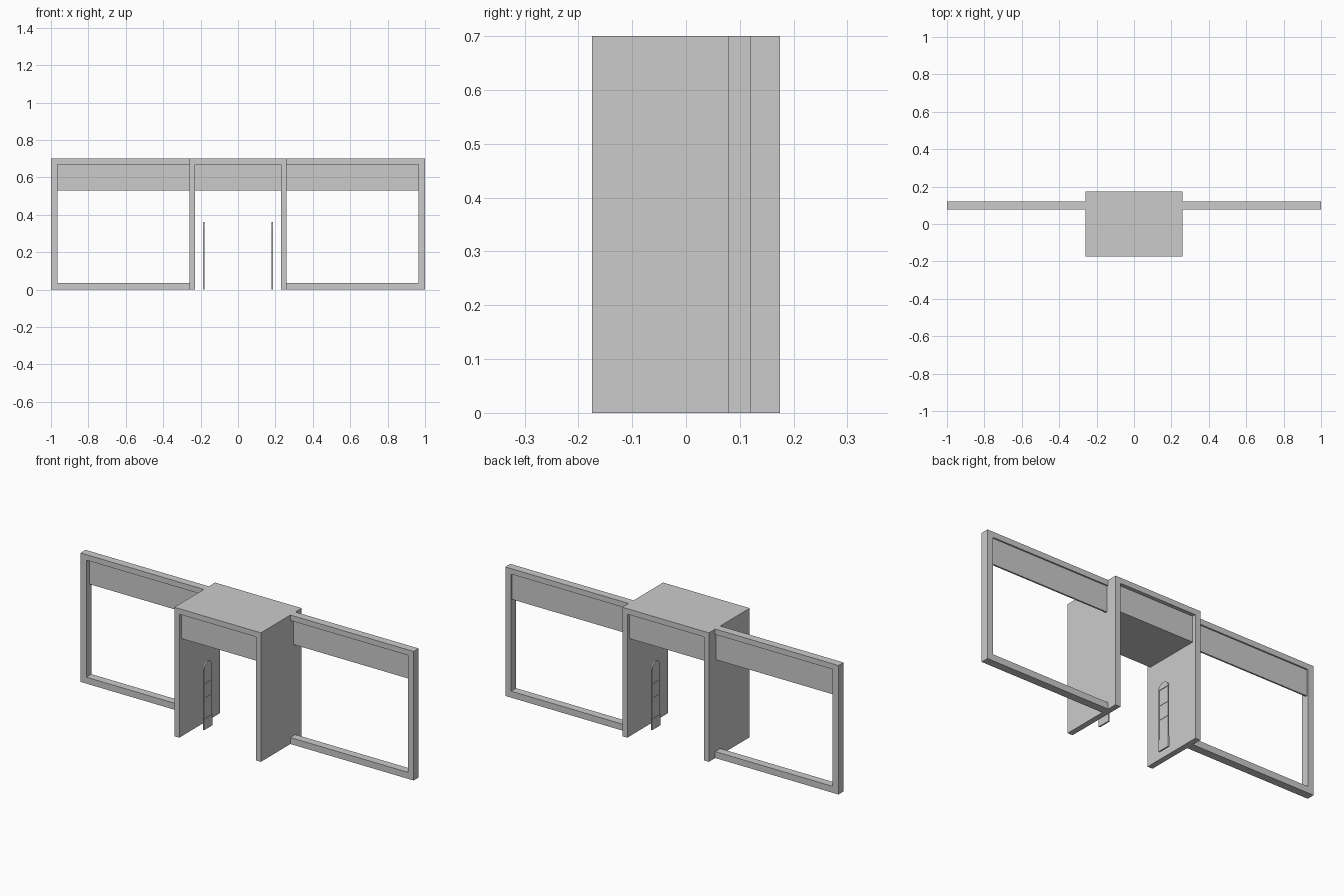
import bpy, bmesh, math

if "Cube" in bpy.data.objects:
    bpy.data.objects.remove(bpy.data.objects["Cube"])


def extrude(name, pts, axis, a, b):
    """Prism from a 2D outline: axis 'y' takes (x, z) points, axis 'x' takes (y, z) points."""
    bm = bmesh.new()
    place = (lambda p, t: (p[0], t, p[1])) if axis == 'y' else (lambda p, t: (t, p[0], p[1]))
    lo = [bm.verts.new(place(p, a)) for p in pts]
    hi = [bm.verts.new(place(p, b)) for p in pts]
    n = len(pts)
    bm.faces.new(lo)
    bm.faces.new(hi[::-1])
    for i in range(n):
        bm.faces.new((lo[i], hi[i], hi[(i + 1) % n], lo[(i + 1) % n]))
    bmesh.ops.recalc_face_normals(bm, faces=bm.faces)
    me = bpy.data.meshes.new(name)
    bm.to_mesh(me)
    bm.free()
    ob = bpy.data.objects.new(name, me)
    bpy.context.collection.objects.link(ob)
    return ob


def box(name, x0, x1, y0, y1, z0, z1):
    return extrude(name, [(x0, z0), (x1, z0), (x1, z1), (x0, z1)], 'y', y0, y1)


def mirrored(ob):
    ob.modifiers.new("mirror", 'MIRROR').use_axis = (True, False, False)
    return ob


# Central portal: inverted U passing front to back
extrude("portal_frame", [(-.26, 0), (-.23, 0), (-.23, .67), (.23, .67), (.23, 0),
                         (.26, 0), (.26, .70), (-.26, .70)], 'y', -.175, .175)
# Lowered lintel block, slightly set back from both openings
box("portal_lintel", -.23, .23, -.155, .155, .53, .67)

# Side wings: open C-shaped frame with a thin sign panel at the top
mirrored(extrude("wing_frame", [(.26, 0), (1, 0), (1, .70), (.26, .70), (.26, .67),
                                (.965, .67), (.965, .035), (.26, .035)], 'y', .078, .121))
mirrored(box("wing_panel", .26, .965, .104, .113, .53, .67))

# Slim sensor posts standing inside the portal
X, W = .183, .035
mirrored(box("sensor_foot", X - .004, X + .004, -W, W, 0, .06))
arc = [(W * math.cos(math.pi * i / 10), .33 + .033 * math.sin(math.pi * i / 10))
       for i in range(11)]
mirrored(extrude("sensor_cap", arc, 'x', X - .004, X + .004))
mirrored(box("sensor_glass", X - .001, X + .001, -W + .004, W - .004, .06, .33))
for i, s in enumerate((-1, 1)):
    y = s * (W - .002)
    mirrored(box(f"sensor_rail_{i}", X - .003, X + .003, y - .002, y + .002, .06, .33))
for i, z in enumerate((.17, .247)):
    mirrored(box(f"sensor_divider_{i}", X - .003, X + .003, -W + .004, W - .004, z - .002, z + .002))
